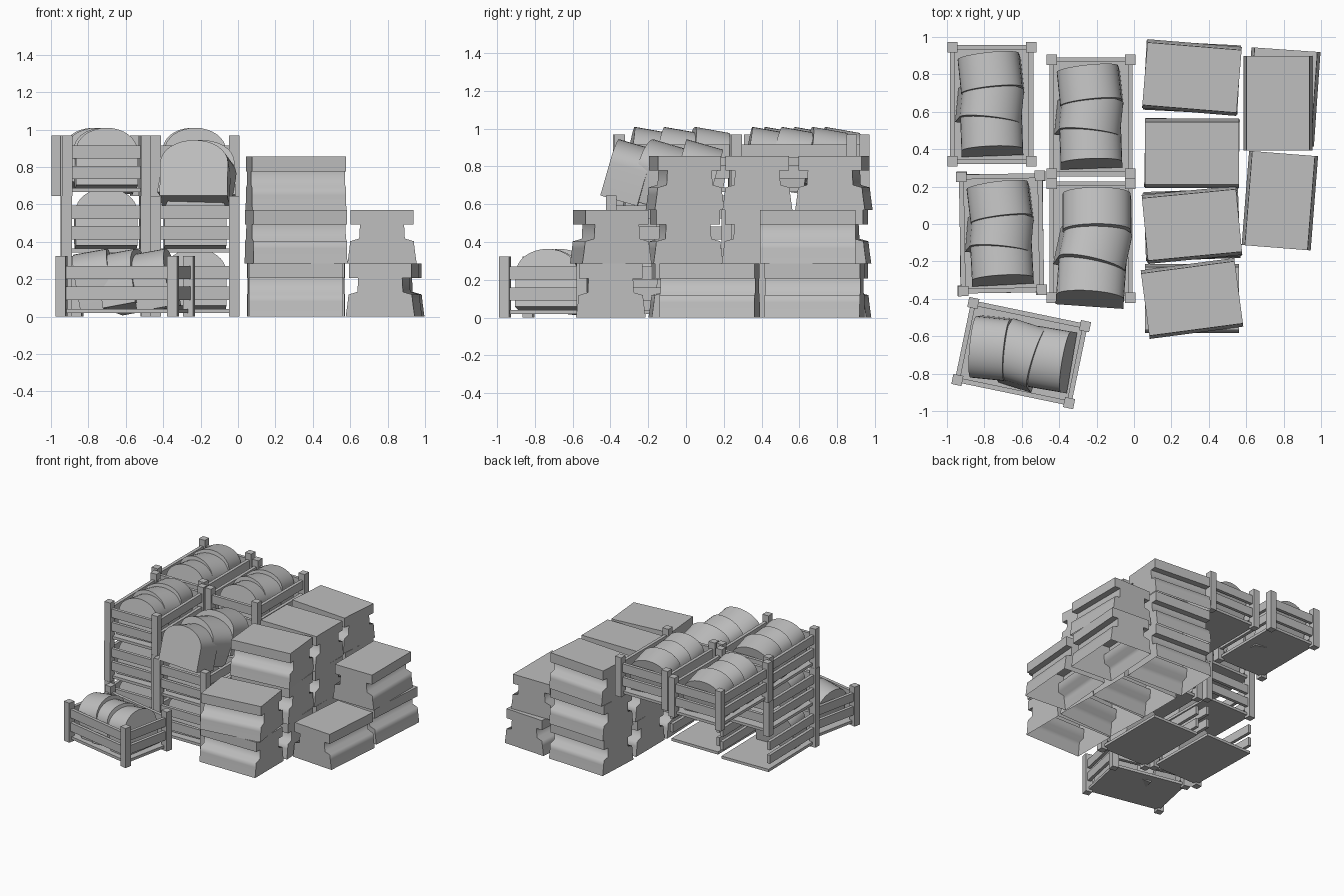
import bpy, bmesh
from math import radians, sin, cos, pi
from mathutils import Matrix

cube = bpy.data.objects.get("Cube")
if cube:
    bpy.data.objects.remove(cube, do_unlink=True)

grey = bpy.data.materials.new("plain_grey")
grey.use_nodes = True
GREY = (0.52, 0.52, 0.52, 1)
grey.diffuse_color = GREY
grey.node_tree.nodes["Principled BSDF"].inputs["Base Color"].default_value = GREY


def finish(bm, name, sharp=30):
    bmesh.ops.recalc_face_normals(bm, faces=bm.faces)
    mesh = bpy.data.meshes.new(name)
    bm.to_mesh(mesh)
    bm.free()
    mesh.materials.append(grey)
    for p in mesh.polygons:
        p.use_smooth = True
    mesh.set_sharp_from_angle(angle=radians(sharp))
    return mesh


def prism(name, outline, depth, sharp=30, open_base=False):
    """Outline lies in x-z and is extruded along y, centred."""
    bm = bmesh.new()
    face = bm.faces.new([bm.verts.new((x, -depth / 2, z)) for x, z in outline])
    out = bmesh.ops.extrude_face_region(bm, geom=[face], use_keep_orig=True)
    verts = [g for g in out["geom"] if isinstance(g, bmesh.types.BMVert)]
    bmesh.ops.translate(bm, verts=verts, vec=(0, depth, 0))
    bmesh.ops.recalc_face_normals(bm, faces=bm.faces)
    if open_base:
        base = [f for f in bm.faces if all(v.co.z < 0.001 for v in f.verts)]
        bmesh.ops.delete(bm, geom=base, context="FACES_ONLY")
    return finish(bm, name, sharp)


def add_box(bm, centre, size):
    m = Matrix.Translation(centre) @ Matrix.Diagonal((*size, 1))
    bmesh.ops.create_cube(bm, size=1, matrix=m)


def place(name, mesh, x, y, z, yaw=0, lean=0, roll=0, parent=None):
    ob = bpy.data.objects.new(name, mesh)
    bpy.context.collection.objects.link(ob)
    m = Matrix.Translation((x, y, z))
    for angle, axis in ((yaw, "Z"), (lean, "X"), (roll, "Y")):
        m = m @ Matrix.Rotation(radians(angle), 4, axis)
    ob.matrix_world = (parent @ m) if parent else m
    return ob


# Hollow notched blocks: flat cap, groove softly joined to a flared foot
LEVEL = 0.285
half = [(0.185, 0), (0.180, 0.035), (0.174, 0.08), (0.170, 0.118),
        (0.122, 0.132), (0.118, 0.207), (0.168, 0.207), (0.168, LEVEL)]
block = prism("block", half + [(-x, z) for x, z in reversed(half)], 0.505,
              sharp=82, open_base=True)

# Stacks across the width: y and the yaw of every level
for y, yaws in ((0.783, (-3, -3, -4.7)), (0.378, (0, -1, 0)),
                (-0.005, (2, 4, 5.5)), (-0.398, (0, 7.5))):
    for i, yaw in enumerate(yaws):
        place("stacked_block", block, 0.31, y, i * LEVEL, 90 + yaw)

# Side stacks turned the other way
place("side_block_low", block, 0.795, 0.68, 0, -4)
place("side_block_top", block, 0.77, 0.645, LEVEL, 0)
place("side_block_single", block, 0.78, 0.125, 0, -4.5)

# Loaf: slab with an arched top
W, SIDE, RISE = 0.165, 0.185, 0.125
arch = [(W * cos(i * pi / 16), SIDE + RISE * sin(i * pi / 16)) for i in range(17)]
loaf = prism("loaf", [(-W, 0), (W, 0)] + arch, 0.185)

# Crate: corner posts, floor and two rails on each chosen side
CX, CY, TALL = 0.21, 0.305, 0.323


def crate_mesh(name, sides="NSEW"):
    bm = bmesh.new()
    for sx in (-1, 1):
        for sy in (-1, 1):
            if sy < 0 or "N" in sides:
                add_box(bm, (sx * CX, sy * CY, TALL / 2), (0.055, 0.055, TALL))
    add_box(bm, (0, 0, 0.03), (2 * CX, 2 * CY, 0.022))
    for z in (0.125, 0.235):
        for side, s in (("E", 1), ("W", -1)):
            if side in sides:
                add_box(bm, (s * CX, 0, z), (0.026, 2 * CY, 0.07))
        for side, s in (("N", 1), ("S", -1)):
            if side in sides:
                add_box(bm, (0, s * CY, z), (2 * CX, 0.026, 0.07))
    return finish(bm, name)


full_crate = crate_mesh("full_crate")
open_crate = crate_mesh("open_crate", "SEW")


def loaves(base, count=3, z=0.042, start=-0.185, lean=-10, pitch=0.16, size=1.0):
    pose = ((2, 0, 0.0), (-6, 7, -0.025), (6, -2, 0.0))
    for i, (yaw, roll, shift) in enumerate(pose[:count]):
        ob = place("loaf", loaf, shift, start + i * pitch, z, yaw, lean, roll, base)
        ob.matrix_world = ob.matrix_world @ Matrix.Diagonal((size, size, 1, 1))


def crate(mesh, x, y, level, yaw=0, count=3):
    base = Matrix.Translation((x, y, level * TALL)) @ Matrix.Rotation(radians(yaw), 4, "Z")
    place("crate", mesh, 0, 0, 0, parent=base)
    loaves(base, count)


# Top crates
crate(full_crate, -0.76, 0.64, 2)
crate(full_crate, -0.23, 0.573, 2)
crate(full_crate, -0.708, -0.05, 2, 1)

# Lower crates, holding only their front loaf
crate(open_crate, -0.708, -0.05, 0, 1, 1)
crate(full_crate, -0.708, -0.05, 1, 0.5, 1)
crate(open_crate, -0.23, -0.09, 0, 0, 1)
crate(full_crate, -0.23, -0.09, 1, 0, 1)

# Loose loaves on the lower stack
loose = Matrix.Translation((-0.205, -0.09, 0)) @ Matrix.Rotation(radians(-6), 4, "Z")
loaves(loose, z=0.618, start=-0.255, lean=-16, pitch=0.18, size=1.1)

# Turned crate on the ground in front
crate(full_crate, -0.603, -0.69, 0, 78.3)
